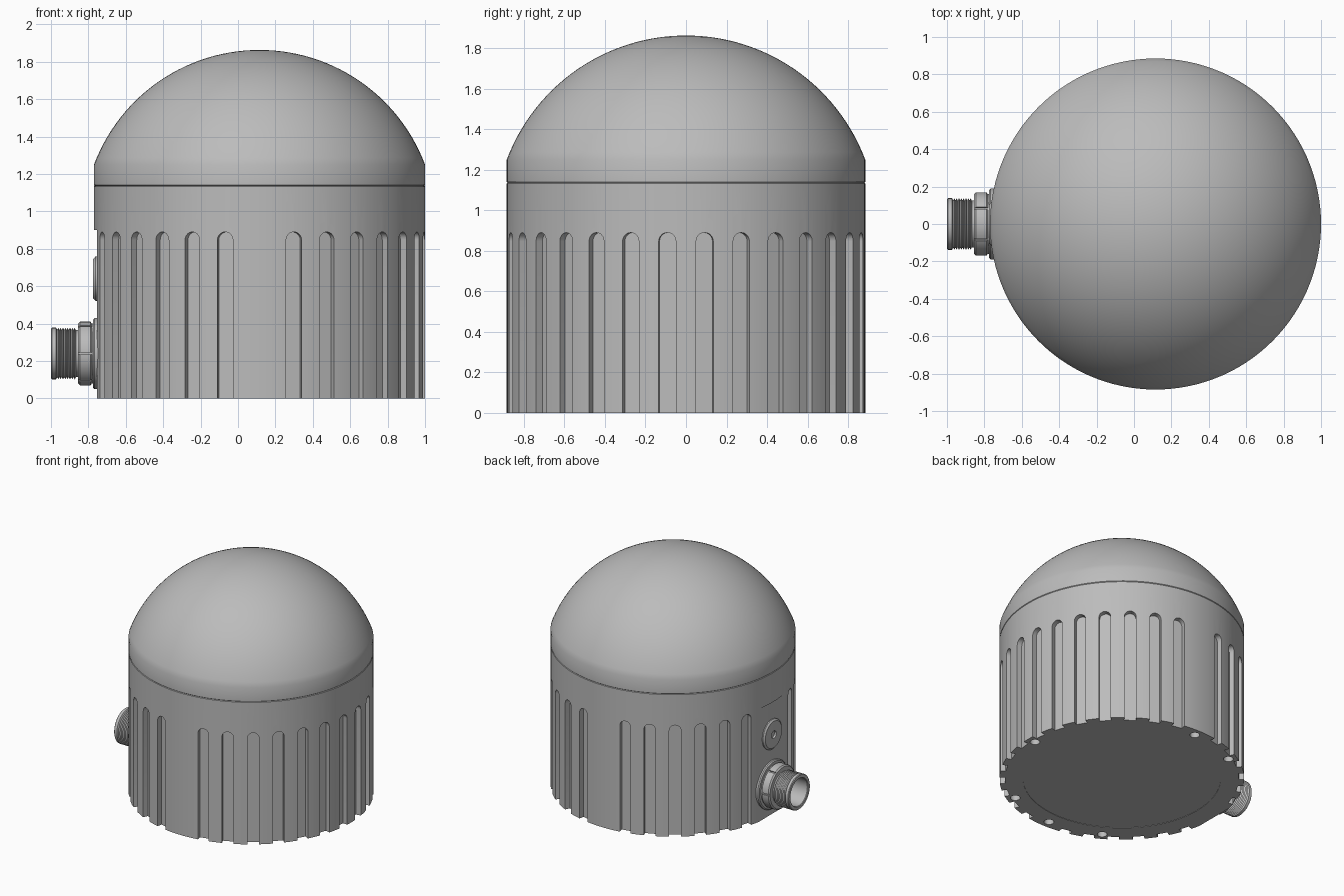
import bpy, bmesh
from math import cos, sin, pi, radians, sqrt, asin
from mathutils import Matrix, Vector

cube = bpy.data.objects.get("Cube")
if cube:
    bpy.data.objects.remove(cube, do_unlink=True)

CX, R = 0.115, 0.885          # housing centre and radius
FLAT_X = -0.755               # connector mounting face
SLOT_TOP, SLOT_W, SLOT_D = 0.89, 0.085, 0.04

grey = bpy.data.materials.new("housing grey")
grey.use_nodes = True
grey.diffuse_color = (0.5, 0.5, 0.5, 1)
grey.node_tree.nodes["Principled BSDF"].inputs["Base Color"].default_value = (0.5, 0.5, 0.5, 1)


def finish(name, bm):
    bmesh.ops.recalc_face_normals(bm, faces=bm.faces)
    mesh = bpy.data.meshes.new(name)
    bm.to_mesh(mesh)
    bm.free()
    mesh.materials.append(grey)
    obj = bpy.data.objects.new(name, mesh)
    bpy.context.collection.objects.link(obj)
    return obj


def activate(obj):
    bpy.ops.object.select_all(action='DESELECT')
    obj.select_set(True)
    bpy.context.view_layer.objects.active = obj


def smooth(obj, angle=30):
    activate(obj)
    bpy.ops.object.shade_smooth_by_angle(angle=radians(angle))


def lathe(name, profile, matrix, steps=64):
    """Spin (radius, height) points around z, then place the result."""
    bm = bmesh.new()
    verts = [bm.verts.new((r, 0, h)) for r, h in profile]
    edges = [bm.edges.new(pair) for pair in zip(verts, verts[1:])]
    bmesh.ops.spin(bm, geom=verts + edges, axis=(0, 0, 1), cent=(0, 0, 0),
                   angle=2 * pi, steps=steps, use_duplicate=False)
    bmesh.ops.remove_doubles(bm, verts=bm.verts, dist=1e-5)
    bm.transform(matrix)
    return finish(name, bm)


def cut(obj, cutter):
    cutter.hide_render = True
    mod = obj.modifiers.new("cut", 'BOOLEAN')
    mod.operation, mod.solver, mod.object = 'DIFFERENCE', 'EXACT', cutter
    activate(obj)
    bpy.ops.object.modifier_apply(modifier=mod.name)
    bpy.data.objects.remove(cutter, do_unlink=True)


def add_slot(bm, angle):
    """Arch-topped prism pushed into the wall from outside."""
    h = SLOT_W / 2
    outline = [(-h, -0.1), (h, -0.1)]
    outline += [(h * cos(pi * i / 10), SLOT_TOP - h + h * sin(pi * i / 10)) for i in range(11)]
    turn = Matrix.Translation((CX, 0, 0)) @ Matrix.Rotation(angle, 4, 'Z')
    face = bm.faces.new([bm.verts.new(turn @ Vector((R - SLOT_D, y, z))) for y, z in outline])
    out = bmesh.ops.extrude_face_region(bm, geom=[face])["geom"]
    push = turn.to_3x3() @ Vector((0.2, 0, 0))
    bmesh.ops.translate(bm, vec=push, verts=[v for v in out if isinstance(v, bmesh.types.BMVert)])


centre = Matrix.Translation((CX, 0, 0))

# Housing wall with a faint recessed seam on its underside
housing = lathe("housing", [(0, 0.003), (0.715, 0.003), (0.715, 0), (R, 0),
                            (R, 1.133), (R - 0.004, 1.137), (0, 1.137)], centre, 120)

# Ribs: slots around the wall, skipped at the front, back and connector face
bm = bmesh.new()
for k in range(30):
    deg = 6 + 12 * k
    if deg not in (90, 174, 186, 270):
        add_slot(bm, radians(deg))
cut(housing, finish("slot_cutter", bm))

# Flat face for the connector and screw holes under the base
bm = bmesh.new()
bmesh.ops.create_cube(bm, size=1, matrix=Matrix.Translation((FLAT_X - 0.25, 0, 0.4))
                      @ Matrix.Diagonal((0.5, 0.5, 1, 1)))
for deg in (0, 90, 120, 240, 270, 300):
    a = radians(deg)
    place = Matrix.Translation((CX + 0.82 * cos(a), 0.82 * sin(a), 0))
    bmesh.ops.create_cone(bm, cap_ends=True, segments=20, radius1=0.036, radius2=0.036,
                          depth=0.12, matrix=place)
cut(housing, finish("base_cutter", bm))
smooth(housing)

# Dome: short skirt and spherical cap
TOP, RIM = 1.863, 1.25
rise = TOP - RIM
ball = (R * R + rise * rise) / (2 * rise)
edge = asin(R / ball)
cap = [(ball * sin(edge * (1 - i / 28)), TOP - ball + ball * cos(edge * (1 - i / 28)))
       for i in range(29)]
dome = lathe("dome", [(0, 1.137), (R - 0.004, 1.137), (R, 1.141)] + cap, centre, 120)
smooth(dome, 35)


def on_face(z):
    """Local z points out of the connector face, toward -x."""
    return Matrix.Translation((FLAT_X, 0, z)) @ Matrix.Rotation(-pi / 2, 4, 'Y')


# Vent button with a small central dimple
vent = lathe("vent_button", [(0.118, -0.03), (0.118, 0.008), (0.105, 0.019), (0.03, 0.021),
                             (0.026, 0.008), (0, 0.008)], on_face(0.64), 48)
smooth(vent)

# Connector flange and collar
flange = lathe("connector_flange", [(0.19, -0.03), (0.19, 0.012), (0.182, 0.02), (0, 0.02)],
               on_face(0.24))
smooth(flange)
collar = lathe("connector_collar", [(0, 0.0), (0.16, 0.0), (0.16, 0.026), (0.17, 0.034), (0.17, 0.09),
                                    (0.16, 0.1), (0, 0.1)], on_face(0.24))
bm = bmesh.new()
for k in range(6):
    turn = on_face(0.24) @ Matrix.Rotation(radians(30 + 60 * k), 4, 'Z')
    bmesh.ops.create_cube(bm, size=1, matrix=turn @ Matrix.Translation((0.175, 0, 0.06))
                          @ Matrix.Diagonal((0.03, 0.012, 0.12, 1)))
cut(collar, finish("collar_cutter", bm))
smooth(collar)

# Threaded hollow barrel
profile = [(0, 0.08), (0.128, 0.08)]
for i in range(8):
    z = 0.112 + 0.0125 * i
    profile += [(0.126, z), (0.138, z + 0.006)]
profile += [(0.126, 0.212), (0.138, 0.218), (0.138, 0.24), (0.133, 0.245),
            (0.112, 0.245), (0.108, 0.24), (0.108, 0.11), (0, 0.11)]
barrel = lathe("connector_barrel", profile, on_face(0.24))
smooth(barrel)
